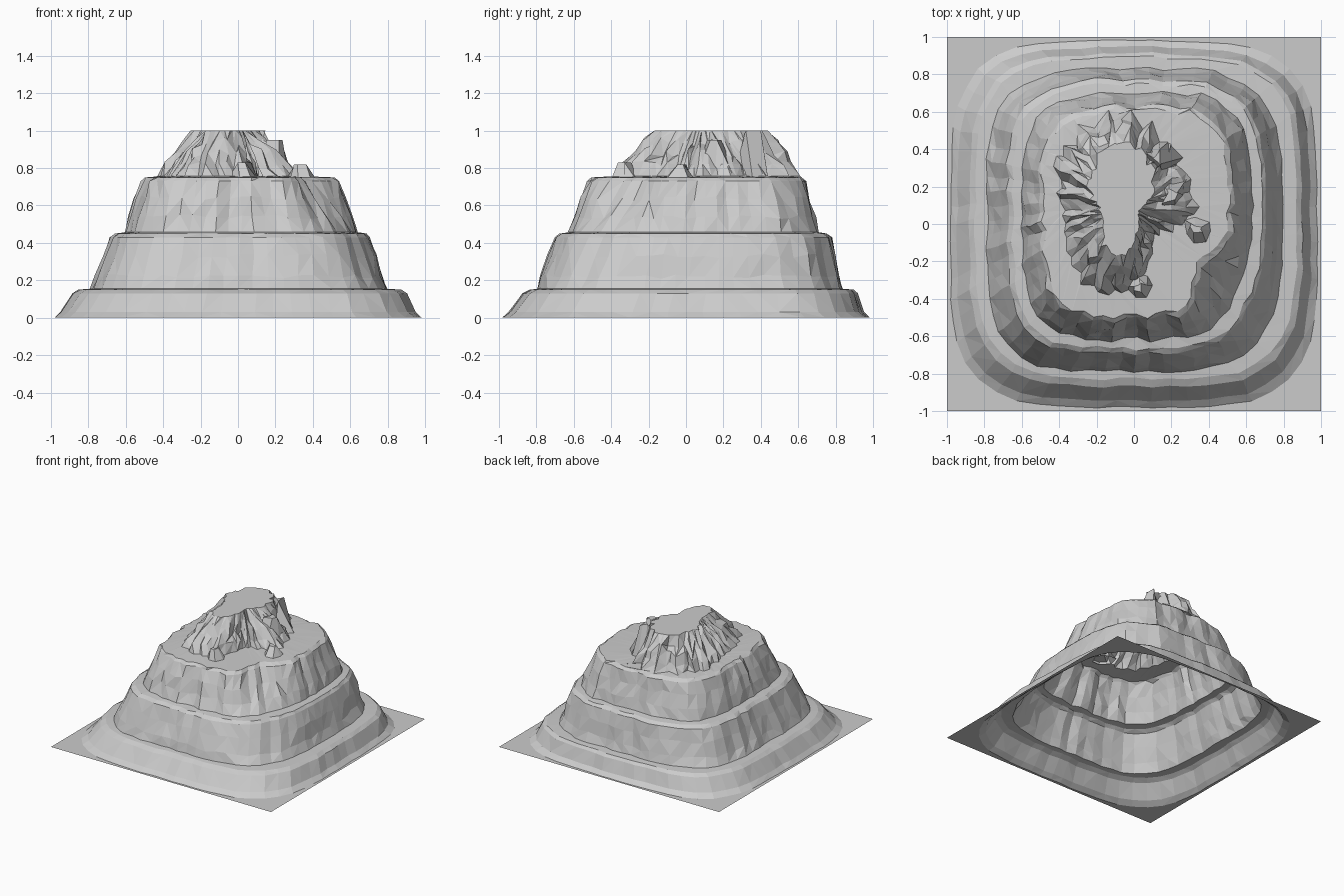
import bpy, bmesh, math, random

random.seed(4)
cube = bpy.data.objects.get("Cube")
if cube:
    bpy.data.objects.remove(cube, do_unlink=True)

COLUMNS = 64
ANGLES = [2 * math.pi * i / COLUMNS for i in range(COLUMNS)]


def superellipse(angle, half_x, half_y, power):
    """Radius of a rounded rectangle in one direction."""
    return (abs(math.cos(angle) / half_x) ** power
            + abs(math.sin(angle) / half_y) ** power) ** (-1 / power)


def dent(angle, degrees, width):
    """Smooth weight around a direction, used for the corner gully."""
    d = angle - math.radians(degrees)
    d = math.atan2(math.sin(d), math.cos(d))
    return math.exp(-(d / width) ** 2)


def ring_from(radii, cx, cy, z, rough, wobble):
    """Closed ring with shared column relief plus its own facet noise."""
    points = []
    for angle, r, column in zip(ANGLES, radii, wobble):
        r *= 1 + rough * (column + 0.5 * random.uniform(-1, 1))
        turn = angle + rough * random.uniform(-0.5, 0.5)
        points.append((cx + r * math.cos(turn), cy + r * math.sin(turn), z))
    return points


def contour(z, cx, cy, half_x, half_y, power, rough, gully, wobble):
    radii = [superellipse(a, half_x, half_y, power)
             * (1 - gully * dent(a, -40, 0.32)) for a in ANGLES]
    return ring_from(radii, cx, cy, z, rough, wobble)


def spread(outline):
    """Resample a short list of radii to one radius per column."""
    step = COLUMNS // len(outline)
    radii = []
    for here, there in zip(outline, outline[1:] + outline[:1]):
        radii += [here + (there - here) * k / step for k in range(step)]
    return radii


def roughen_heights(points, amount):
    return [(x, y, z + random.uniform(-amount, amount)) for x, y, z in points]


def make_object(name, bm):
    mesh = bpy.data.meshes.new(name)
    bm.to_mesh(mesh)
    bm.free()
    obj = bpy.data.objects.new(name, mesh)
    bpy.context.collection.objects.link(obj)
    return obj


def loft(name, rings, cap=False):
    """Skin a stack of rings into one flat-shaded, open surface."""
    bm = bmesh.new()
    rows = [[bm.verts.new(p) for p in ring] for ring in rings]
    for low, high in zip(rows, rows[1:]):
        for i in range(COLUMNS):
            j = (i + 1) % COLUMNS
            a, b, c, d = low[i], low[j], high[j], high[i]
            if random.random() < 0.5:
                bm.faces.new((a, b, c))
                bm.faces.new((a, c, d))
            else:
                bm.faces.new((a, b, d))
                bm.faces.new((b, c, d))
    if cap:
        bm.faces.new(rows[-1])
    make_object(name, bm)


# Flat square ground around the foot of the hill
square = []
for angle in ANGLES:
    c, s = math.cos(angle), math.sin(angle)
    reach = max(abs(c), abs(s))
    square.append((c / reach, s / reach, 0))

# Tiers: height, centre x, centre y, half width, half depth, squareness, roughness, gully
tiers = {
    "foot_slope": [
        (0, 0, 0, .98, .98, 4.2, .005, 0),
        (.03, 0, 0, .945, .945, 4, .007, 0),
        (.13, .01, .02, .89, .89, 3.9, .008, 0),
        (.15, .01, .03, .86, .86, 3.9, .008, 0),
    ],
    "lower_cliff": [
        (.155, 0, .02, .79, .81, 3.9, .012, .02),
        (.22, 0, .02, .76, .79, 3.9, .015, .03),
        (.33, .01, .03, .725, .76, 3.9, .015, .05),
        (.43, .01, .04, .69, .73, 3.8, .015, .05),
        (.45, .015, .04, .665, .705, 3.8, .015, .05),
    ],
    "middle_cliff": [
        (.457, .015, .04, .615, .66, 3.8, .02, .08),
        (.54, .015, .05, .59, .63, 3.8, .025, .13),
        (.64, .01, .05, .555, .6, 3.7, .03, .2),
        (.73, .01, .06, .52, .57, 3.6, .03, .25),
        (.75, .01, .06, .495, .55, 3.6, .03, .28),
    ],
}

previous = square
for name, levels in tiers.items():
    # Ribs run down the whole of each tier
    wobble = [random.uniform(-1, 1) for a in ANGLES]
    rings = [contour(*level, wobble) for level in levels]
    if name == "foot_slope":
        loft("ground_plate", [square, rings[0]])
        loft(name, rings)
    else:
        rings[1:-2] = [roughen_heights(ring, 0.012) for ring in rings[1:-2]]
        loft(name, [previous] + rings)
    previous = rings[-1]

# Summit: radii counter-clockwise from +x, with a scooped hollow at the front corner
crag_foot = spread([.4, .35, .37, .43, .48, .47, .45, .38,
                    .33, .35, .41, .48, .5, .31, .21, .29])
crag_top = spread([.1, .16, .22, .29, .33, .32, .25, .2,
                   .14, .13, .16, .26, .28, .16, .1, .08])
wobble = [random.uniform(-1, 1) for a in ANGLES]
rings = []
for z, t in ((.757, 0), (.82, .22), (.88, .48), (.94, .75), (1, 1)):
    radii = [f + (p - f) * t for f, p in zip(crag_foot, crag_top)]
    ring = ring_from(radii, -.05, .1, z, .08, wobble)
    rings.append(ring if t in (0, 1) else roughen_heights(ring, .025))
loft("summit_crag", [previous] + rings, cap=True)


def rock_tooth(name, x, y, top, radius):
    """A small broken rock standing on the upper ledge."""
    base = 0.74
    bm = bmesh.new()
    bmesh.ops.create_cone(bm, segments=7, radius1=radius, radius2=radius * 0.3,
                          depth=top - base, cap_ends=True)
    bottom = min(bm.faces, key=lambda f: f.calc_center_median().z)
    bmesh.ops.delete(bm, geom=[bottom], context="FACES_ONLY")
    for v in bm.verts:
        v.co.x += random.uniform(-0.3, 0.3) * radius
        v.co.y += random.uniform(-0.3, 0.3) * radius
    make_object(name, bm).location = (x, y, (base + top) / 2)


# Rock teeth beside the summit and around the hollow
rock_tooth("back_tooth", .13, .36, 1, .11)
rock_tooth("side_tooth", .19, .16, .95, .11)
rock_tooth("hollow_tooth", .34, -.03, .82, .08)
rock_tooth("front_tooth", .03, -.32, .83, .08)
